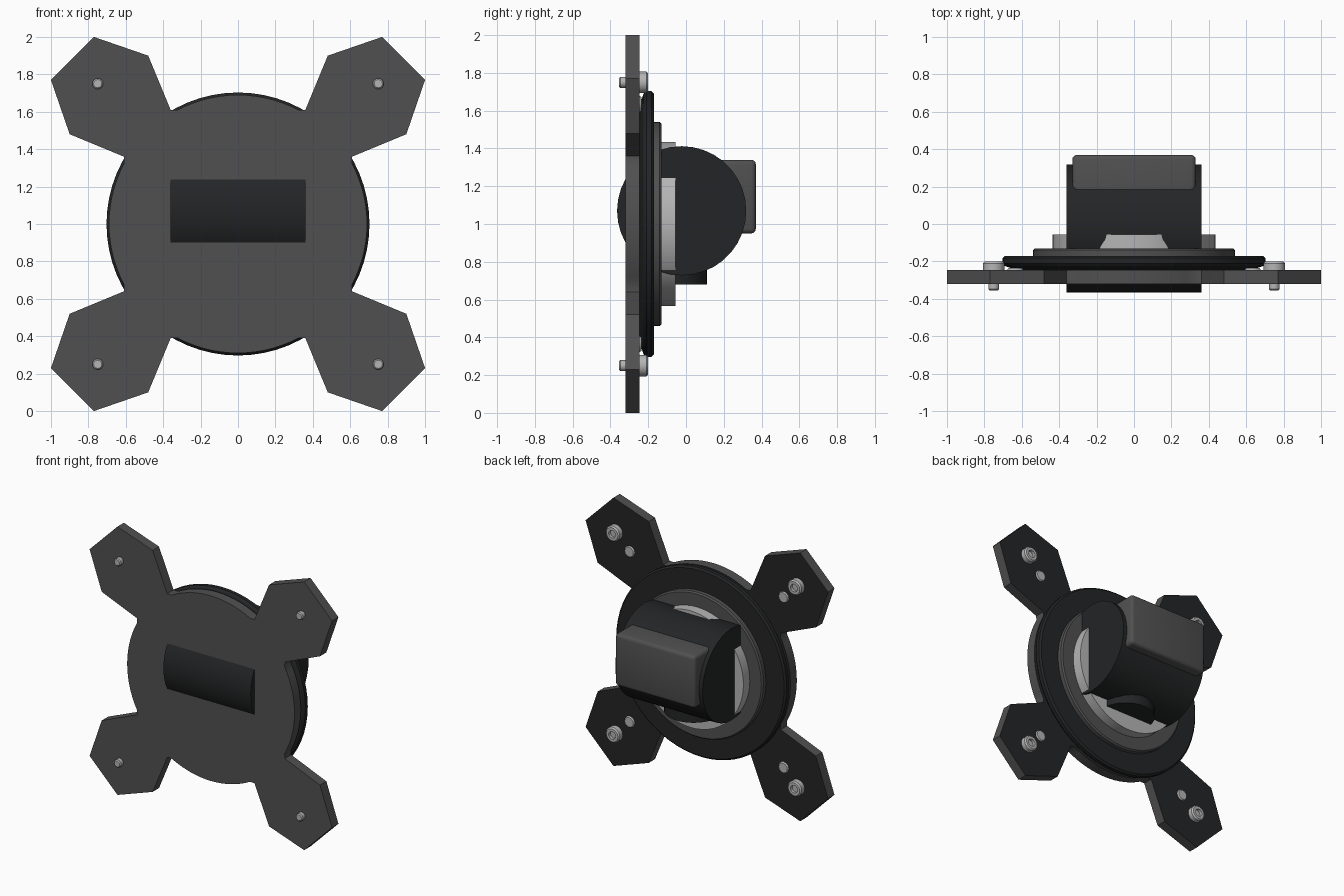
import bpy, bmesh, math
from mathutils import Matrix, Vector

if "Cube" in bpy.data.objects:
    bpy.data.objects.remove(bpy.data.objects["Cube"])


def material(name, r, g, b):
    m = bpy.data.materials.new(name)
    m.diffuse_color = (r, g, b, 1)
    m.use_nodes = True
    m.node_tree.nodes["Principled BSDF"].inputs["Base Color"].default_value = m.diffuse_color
    return m


GREY = material("dark grey", 0.08, 0.08, 0.08)
BLACK = material("black", 0.017, 0.018, 0.019)
METAL = material("light metal", 0.46, 0.46, 0.46)


def finish(name, bm, *mats, smooth=True):
    bmesh.ops.recalc_face_normals(bm, faces=bm.faces[:])
    me = bpy.data.meshes.new(name)
    bm.to_mesh(me)
    bm.free()
    ob = bpy.data.objects.new(name, me)
    bpy.context.collection.objects.link(ob)
    for m in mats:
        me.materials.append(m)
    if smooth:
        bpy.ops.object.select_all(action='DESELECT')
        ob.select_set(True)
        bpy.context.view_layer.objects.active = ob
        bpy.ops.object.shade_smooth_by_angle(angle=math.radians(30))
    return ob


def lathe(name, profile, mat, x=0, z=1, sides=64):
    """Closed solid turned about the y axis from (radius, y) points."""
    bm = bmesh.new()
    rings = []
    for r, y in profile:
        rings.append([bm.verts.new((x + r * math.cos(2 * math.pi * i / sides), y,
                                    z + r * math.sin(2 * math.pi * i / sides)))
                      for i in range(sides)])
    for a, b in zip(rings, rings[1:]):
        for i in range(sides):
            j = (i + 1) % sides
            bm.faces.new((a[i], a[j], b[j], b[i]))
    bm.faces.new(rings[0])
    bm.faces.new(rings[-1])
    return finish(name, bm, mat)


# Mounting plate: round centre with four arms, black on its back
arm = [(0.61, 0.36), (0.90, 0.48), (1.0, 0.77), (0.77, 1.0), (0.48, 0.90), (0.36, 0.61)]
outline = []
for q in range(4):
    turn = Matrix.Rotation(q * math.pi / 2, 2)
    arc = [(0.69 * math.cos(math.radians(a)), 0.69 * math.sin(math.radians(a)))
           for a in range(62, 120, 4)]
    outline += [turn @ Vector(p) for p in arm + arc]
bm = bmesh.new()
front = bm.faces.new([bm.verts.new((p.x, -0.32, p.y + 1)) for p in outline])
ext = bmesh.ops.extrude_face_region(bm, geom=[front], use_keep_orig=True)
bmesh.ops.translate(bm, vec=(0, 0.075, 0),
                    verts=[v for v in ext["geom"] if isinstance(v, bmesh.types.BMVert)])
for f in bm.faces:
    if f.calc_center_median().y > -0.25:
        f.material_index = 1
finish("mounting_plate", bm, GREY, BLACK)

# Stacked round flanges behind the plate
lathe("outer_flange", [(0.62, -0.247), (0.69, -0.225), (0.703, -0.21),
                       (0.703, -0.182), (0.69, -0.17)], BLACK)
lathe("inner_flange", [(0.54, -0.18), (0.54, -0.14), (0.53, -0.13)], GREY)
lathe("metal_ring", [(0.435, -0.14), (0.435, -0.055)], METAL)

# Barrel lying across the flange and poking through the plate
bm = bmesh.new()
bmesh.ops.create_cone(bm, cap_ends=True, segments=36, radius1=0.342, radius2=0.342, depth=0.72,
                      matrix=Matrix.Translation((0, -0.023, 1.07)) @ Matrix.Rotation(math.pi / 2, 4, 'Y'))
finish("barrel", bm, BLACK)

# Short round neck under the barrel
bm = bmesh.new()
bmesh.ops.create_cone(bm, cap_ends=True, segments=40, radius1=0.2, radius2=0.2, depth=0.3,
                      matrix=Matrix.Translation((0, -0.09, 0.83)))
finish("lower_neck", bm, BLACK)

# Rounded block on the back of the barrel
bm = bmesh.new()
bmesh.ops.create_cube(bm, size=1, matrix=Matrix.Translation((0, 0.21, 1.145))
                      @ Matrix.Diagonal((0.66, 0.32, 0.39, 1)))
bmesh.ops.bevel(bm, geom=bm.edges[:], offset=0.025, segments=3, profile=0.5, affect='EDGES')
finish("rear_block", bm, GREY)

# Arm screws with hex sockets, and small plugs nearer the centre
for sx in (-1, 1):
    for sz in (-1, 1):
        x, z = sx * 0.75, 1 + sz * 0.75
        lathe("screw_shaft", [(0.022, -0.355), (0.029, -0.348), (0.029, -0.24)], METAL, x, z, 16)
        lathe("screw_head", [(0.057, -0.246), (0.057, -0.21), (0.048, -0.2),
                             (0.028, -0.2), (0.028, -0.222)], METAL, x, z, 24)
        lathe("arm_plug", [(0.043, -0.246), (0.036, -0.235)], METAL,
              sx * 0.635, 1 + sz * 0.635, 12)
